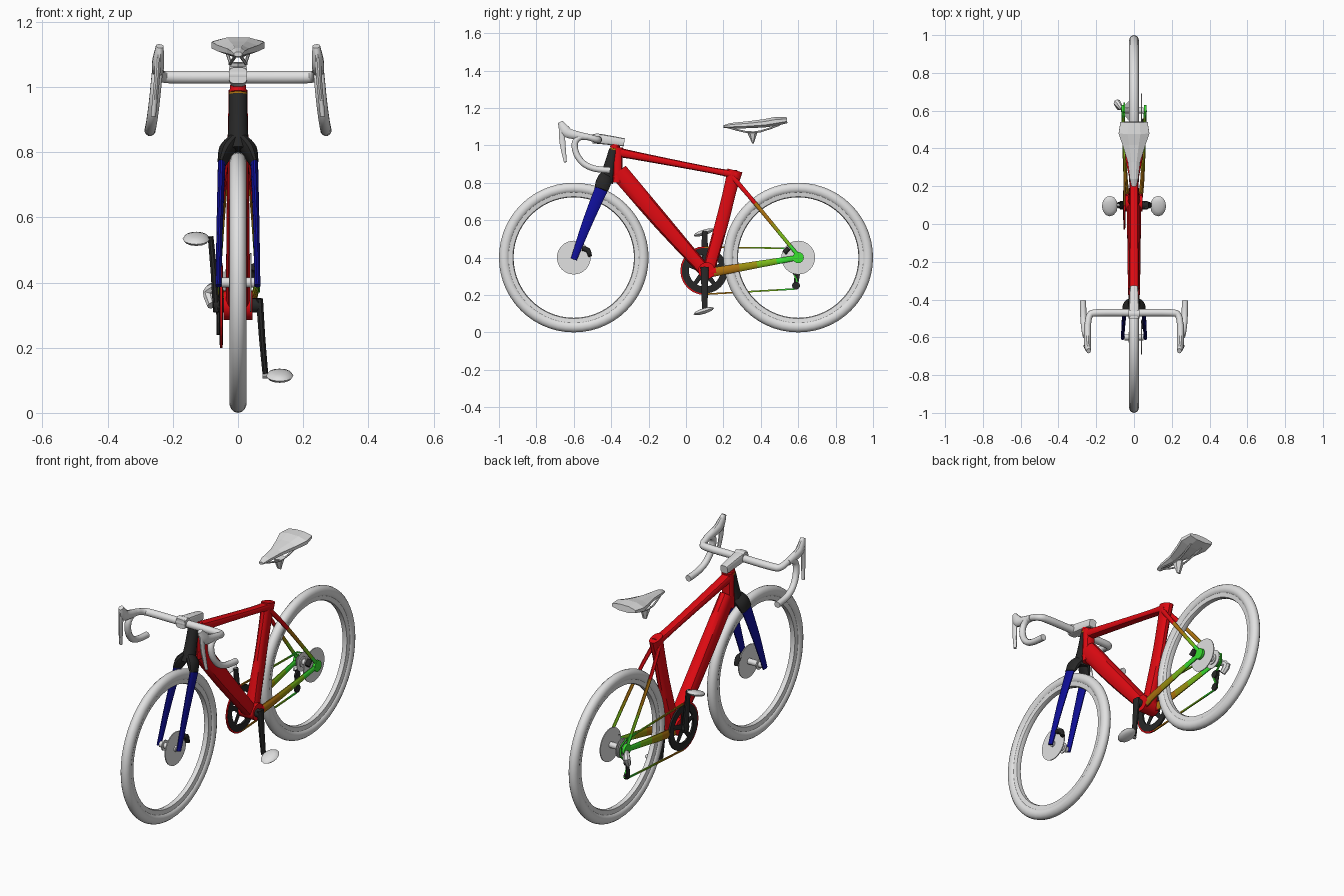
import bpy, bmesh, math
from mathutils import Vector, Matrix

cube = bpy.data.objects.get("Cube")
if cube:
    bpy.data.objects.remove(cube, do_unlink=True)


def material(name, r, g, b):
    m = bpy.data.materials.new(name)
    m.use_nodes = True
    m.diffuse_color = (r, g, b, 1)
    m.node_tree.nodes["Principled BSDF"].inputs["Base Color"].default_value = (r, g, b, 1)
    return m


GREY = material("light_grey", .75, .75, .75)
BLACK = material("soft_black", .02, .02, .02)
RED = material("red", .75, .003, .006)
BLUE = material("deep_blue", .005, .005, .33)
ORANGE = material("burnt_orange", .42, .17, .005)
OCHRE = material("olive_yellow", .33, .28, .005)
LIME = material("lime", .2, .5, .01)
GREEN = material("green", .04, .75, .03)
FADE = [RED, ORANGE, OCHRE, LIME, GREEN]


def finish(name, bm, mats, limits=(), angle=35):
    """Make the object; faces past each y limit take the next material."""
    bmesh.ops.remove_doubles(bm, verts=bm.verts, dist=1e-5)
    bmesh.ops.recalc_face_normals(bm, faces=bm.faces)
    for f in bm.faces:
        f.material_index = sum(f.calc_center_median().y > l for l in limits)
    me = bpy.data.meshes.new(name)
    bm.to_mesh(me)
    bm.free()
    for m in mats:
        me.materials.append(m)
    ob = bpy.data.objects.new(name, me)
    bpy.context.collection.objects.link(ob)
    bpy.ops.object.select_all(action='DESELECT')
    ob.select_set(True)
    bpy.context.view_layer.objects.active = ob
    if angle:
        bpy.ops.object.shade_smooth_by_angle(angle=math.radians(angle))
    return ob


def resample(pts, steps, curved):
    """Subdivide stations, straight or along a Catmull-Rom curve."""
    pts = [Vector(p) for p in pts]
    out = []
    for i in range(len(pts) - 1):
        a, b = pts[i], pts[i + 1]
        p, q = pts[max(i - 1, 0)], pts[min(i + 2, len(pts) - 1)]
        for k in range(steps):
            t = k / steps
            if curved:
                out.append(.5 * (2 * a + (b - p) * t + (2 * p - 5 * a + 4 * b - q) * t ** 2
                                 + (3 * a - p - 3 * b + q) * t ** 3))
            else:
                out.append(a.lerp(b, t))
    return out + [pts[-1]]


def tube(name, stations, mats, limits=(), steps=1, sides=12, curved=True, square=1.0, angle=35):
    """Loft through (x, y, z, half width, half depth); square < 1 makes boxier sections."""
    st = resample(stations, steps, curved)
    pos = [Vector(s[:3]) for s in st]
    bm, rings, side = bmesh.new(), [], None
    for i, p in enumerate(pos):
        t = (pos[min(i + 1, len(pos) - 1)] - pos[max(i - 1, 0)]).normalized()
        if side is None:
            side = Vector((0, 1, 0)) if abs(t.x) > .9 else Vector((1, 0, 0))
        side = (side - t * side.dot(t)).normalized()
        up = t.cross(side)
        ring = []
        for k in range(sides):
            a = math.tau * (k + .5) / sides
            c, s = math.cos(a), math.sin(a)
            c = math.copysign(abs(c) ** square, c)
            s = math.copysign(abs(s) ** square, s)
            ring.append(bm.verts.new(p + side * c * st[i][3] + up * s * st[i][4]))
        rings.append(ring)
    for r, q in zip(rings, rings[1:]):
        for k in range(sides):
            bm.faces.new((r[k], r[k - 1], q[k - 1], q[k]))
    bm.faces.new(rings[0])
    bm.faces.new(rings[-1])
    return finish(name, bm, mats, limits, angle)


def turned(name, y, z, profile, mat, segs=32):
    """Revolve a closed (x, radius) outline about a sideways axle."""
    bm = bmesh.new()
    vs = [bm.verts.new((x, y, z + r)) for x, r in profile]
    edges = [bm.edges.new((vs[i - 1], vs[i])) for i in range(len(vs))]
    bmesh.ops.spin(bm, geom=vs + edges, cent=(0, y, z), axis=(1, 0, 0),
                   angle=math.tau, steps=segs, use_merge=True)
    return finish(name, bm, [mat])


def disc(name, y, z, x0, x1, r, mat, hole=0, segs=32):
    return turned(name, y, z, [(x0, hole), (x0, r), (x1, r), (x1, hole)], mat, segs)


AXLE, FRONT, REAR = .4, -.6, .6
SIDES = ((1, "left"), (-1, "right"))

# Wheels: tyre, rim, hub and brake disc
for y, end in ((FRONT, "front"), (REAR, "rear")):
    outline = [(.026 * math.sin(a), .371 + .029 * math.cos(a))
               for a in (math.tau * k / 14 for k in range(14))]
    turned(end + "_tyre", y, AXLE, outline, GREY, 56)
    turned(end + "_rim", y, AXLE, [(-.017, .352), (.017, .352), (.013, .326), (0, .322),
                                   (-.013, .326)], GREY, 56)
    disc(end + "_hub", y, AXLE, -.05, .05, .016, GREY, segs=16)
    disc(end + "_hub_flange", y, AXLE, -.028, -.022, .028, GREY, segs=20)
    disc(end + "_brake_disc", y, AXLE, .037, .042, .09, GREY)
    tube(end + "_brake_caliper", [(.052, y + .045, .448, .014, .012), (.052, y + .075, .44, .016, .014),
                                  (.052, y + .088, .405, .014, .01)] if end == "front" else
         [(.052, y - .05, .45, .014, .012), (.052, y - .075, .425, .016, .014)], [BLACK], steps=3)

# Main frame tubes
tube("top_tube", [(0, -.37, .965, .028, .03), (0, -.29, .949, .027, .023), (0, .14, .866, .024, .017),
                  (0, .27, .842, .026, .026)], [RED], steps=4, square=.75)
tube("down_tube", [(0, -.36, .86, .032, .05), (0, -.13, .59, .036, .046), (0, .1, .33, .038, .034)],
     [RED], steps=3, square=.75)
tube("seat_tube", [(0, .118, .32, .036, .034), (0, .19, .58, .024, .036), (0, .235, .76, .024, .036),
                   (0, .262, .866, .026, .042)], [RED], steps=4, square=.75)
tube("head_joint", [(0, -.362, .99, .03, .026), (0, -.367, .8, .032, .026)], [RED], square=.8)
disc("bottom_bracket", .11, .33, -.045, .045, .045, RED, segs=24)

# Stays and dropouts
for s, side in SIDES:
    tube(side + "_chainstay", [(s * .03, .12, .318, .014, .026), (s * .045, .25, .34, .011, .023),
                               (s * .06, .6, .4, .008, .014)], FADE, (.155, .3, .38, .5), steps=8)
    tube(side + "_seatstay", [(s * .016, .25, .83, .01, .014), (s * .04, .37, .69, .008, .011),
                              (s * .06, .6, .41, .007, .01)], FADE, (.375, .45, .5, .55), steps=8)
    disc(side + "_dropout", REAR, AXLE, s * .053, s * .067, .03, GREEN, segs=16)

# Head and fork
tube("head_tube", [(0, -.385, .975, .029, .028), (0, -.41, .88, .03, .033), (0, -.432, .805, .036, .044)],
     [BLACK], steps=3)
tube("headset_ring", [(0, -.383, .975, .028, .028), (0, -.382, .984, .028, .028)], [ORANGE])
tube("headset_cover", [(0, -.381, .984, .027, .027), (0, -.377, 1.005, .025, .026)], [RED])
for s, side in SIDES:
    tube(side + "_fork_crown", [(s * .012, -.427, .835, .02, .036), (s * .035, -.44, .805, .024, .042),
                                (s * .05, -.453, .765, .013, .038)], [BLACK], steps=4)
    tube(side + "_fork_leg", [(s * .05, -.453, .766, .012, .036), (s * .056, -.53, .58, .01, .028),
                              (s * .06, -.6, .39, .009, .017)], [BLUE], steps=4)

# Stem, handlebar, hoods and levers
tube("stem", [(0, -.5, 1.035, .028, .025), (0, -.45, 1.033, .028, .027), (0, -.33, 1.016, .022, .022)],
     [GREY], steps=2, square=.5)
tube("stem_clamp", [(-.028, -.475, 1.038, .026, .026), (.028, -.475, 1.038, .026, .026)], [GREY])
for s, side in SIDES:
    tube(side + "_handlebar", [(0, -.47, 1.03, .02, .02), (s * .19, -.47, 1.03, .02, .02),
                               (s * .235, -.485, 1.033, .018, .018), (s * .246, -.55, 1.048, .017, .017),
                               (s * .25, -.592, 1.02, .017, .017), (s * .256, -.588, .96, .017, .017),
                               (s * .263, -.55, .905, .017, .017), (s * .268, -.49, .876, .017, .017),
                               (s * .27, -.405, .866, .017, .017)], [GREY], steps=4)
    tube(side + "_hood", [(s * .246, -.53, 1.045, .018, .018), (s * .246, -.62, 1.062, .019, .026),
                          (s * .244, -.65, 1.085, .018, .028), (s * .24, -.672, 1.125, .012, .014)],
         [GREY], steps=4)
    tube(side + "_brake_lever", [(s * .245, -.665, 1.09, .01, .016), (s * .25, -.66, 1.01, .009, .016),
                                 (s * .26, -.645, .91, .008, .008)], [GREY], steps=3)

# Saddle: faceted shell, twin rails and clamp wedge
tube("saddle", [(0, .2, 1.1, .014, .008), (0, .24, 1.105, .024, .016), (0, .33, 1.11, .036, .02),
                (0, .42, 1.118, .066, .024), (0, .48, 1.128, .088, .026), (0, .54, 1.135, .078, .018)],
     [GREY], sides=8, angle=0)
for s, side in SIDES:
    tube(side + "_saddle_rail", [(s * .008, .23, 1.095, .005, .005), (s * .024, .32, 1.072, .005, .005),
                                 (s * .024, .4, 1.075, .005, .005), (s * .035, .5, 1.11, .005, .005)],
         [GREY], steps=2, sides=6)
tube("saddle_clamp", [(0, .355, 1.075, .03, .03), (0, .358, 1.01, .012, .004)], [GREY], sides=6, angle=0)

# Chainring with arms
RY, RZ = .1, .33
disc("chainring", RY, RZ, -.056, -.046, .122, BLACK, hole=.085, segs=40)
for k in range(5):
    a = math.tau * k / 5 + .3
    c, s = math.cos(a), math.sin(a)
    tube("chainring_arm", [(-.053, RY, RZ, .007, .016), (-.052, RY + .09 * c, RZ + .09 * s, .005, .012)],
         [BLACK], sides=8)
disc("crank_axle", RY, RZ, -.075, .072, .022, BLACK, segs=16)

# Cranks and pedals
for s, side, up in ((1, "left", -1), (-1, "right", 1)):
    end = RZ + up * .21
    tube(side + "_crank", [(s * .066, RY, RZ - up * .02, .011, .022), (s * .074, RY, RZ + up * .1, .01, .018),
                           (s * .084, RY, end, .009, .015)], [BLACK], steps=2, square=.7)
    disc(side + "_pedal_axle", RY, end - .006, s * .075, s * .12, .008, GREY, segs=10)
    bm = bmesh.new()
    bmesh.ops.create_uvsphere(bm, u_segments=12, v_segments=6, radius=1)
    bmesh.ops.transform(bm, verts=bm.verts, matrix=Matrix.Translation((s * .128, RY - .005, end - .006))
                        @ Matrix.Rotation(.3, 4, 'X') @ Matrix.Diagonal((.042, .057, .015, 1)))
    finish(side + "_pedal", bm, [GREY])

# Cassette and rear derailleur
for k in range(5):
    disc("cassette_sprocket", REAR, AXLE, -.03 - .005 * k, -.027 - .005 * k, .052 - .006 * k, GREY, segs=24)
tube("derailleur_body", [(-.068, .61, .39, .012, .014), (-.088, .64, .37, .02, .02),
                         (-.08, .615, .33, .014, .016)], [GREY], steps=3, sides=8)
tube("derailleur_cage", [(-.062, .6, .345, .006, .016), (-.06, .585, .24, .006, .013)], [BLACK], sides=8)
for z in (.325, .25):
    disc("jockey_wheel", .588, z, -.057, -.047, .021, BLACK, segs=14)

# Chain loop, fading in colour toward the rear
arc = [(RY + .126 * math.cos(a), RZ + .126 * math.sin(a))
       for a in (math.pi * (.5 + k / 12) for k in range(13))]
loop = [(.59, .449)] + arc + [(.58, .232), (.606, .245), (.572, .325), (.61, .345),
                              (.64, .375), (.638, .425), (.59, .449)]
tube("chain", [(-.051, y, z, .005, .006) for y, z in loop], FADE, (.13, .27, .37, .5),
     steps=6, sides=4, curved=False)
